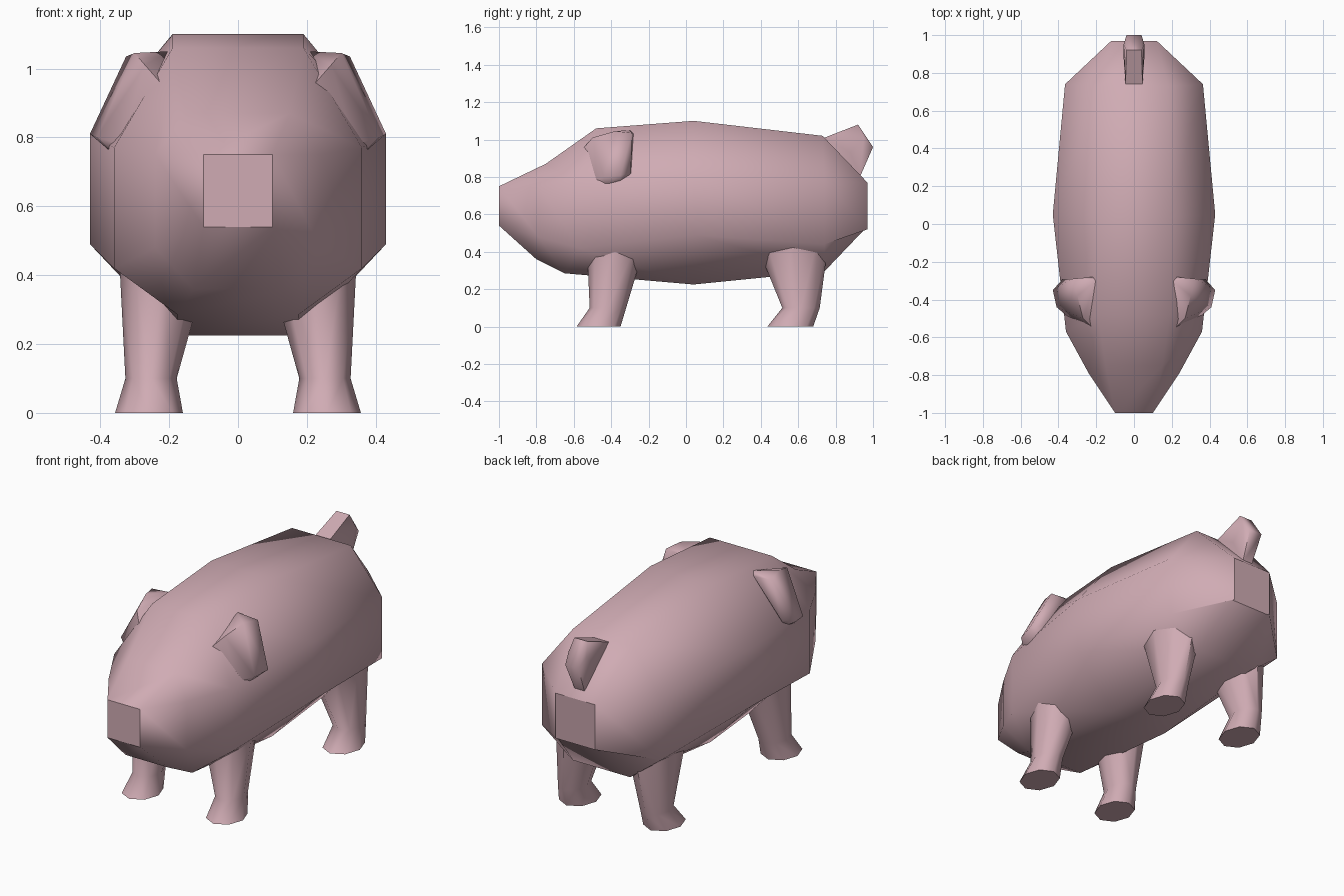
import bpy, bmesh, math

if "Cube" in bpy.data.objects:
    bpy.data.objects.remove(bpy.data.objects["Cube"])

pink = bpy.data.materials.new("soft_pink")
pink.diffuse_color = (0.63, 0.41, 0.455, 1)
pink.use_nodes = True
pink.node_tree.nodes["Principled BSDF"].inputs["Base Color"].default_value = pink.diffuse_color


def finish(bm, name, angle=60):
    """Clean up, mirror-safe normals, smooth shading with sharp edges kept."""
    bmesh.ops.remove_doubles(bm, verts=bm.verts, dist=0.0005)
    bmesh.ops.recalc_face_normals(bm, faces=bm.faces)
    me = bpy.data.meshes.new(name)
    bm.to_mesh(me)
    bm.free()
    me.materials.append(pink)
    ob = bpy.data.objects.new(name, me)
    bpy.context.collection.objects.link(ob)
    bpy.ops.object.select_all(action='DESELECT')
    ob.select_set(True)
    bpy.context.view_layer.objects.active = ob
    bpy.ops.object.shade_smooth_by_angle(angle=math.radians(angle))
    return ob


def loft(rings, name):
    """Skin equal-length rings, with flat sharp-edged caps."""
    bm = bmesh.new()
    rows = [[bm.verts.new(p) for p in ring] for ring in rings]
    n = len(rows[0])
    for a, b in zip(rows, rows[1:]):
        for i in range(n):
            j = (i + 1) % n
            bm.faces.new((a[i], a[j], b[j], b[i]))
    for row in (rows[0], rows[-1]):
        cap = bm.faces.new(row)
        for e in cap.edges:
            e.smooth = False
    return finish(bm, name)


def hull(points, name):
    """Faceted lump around a few corner points."""
    bm = bmesh.new()
    vs = [bm.verts.new(p) for p in points]
    res = bmesh.ops.convex_hull(bm, input=vs)
    loose = [v for v in bm.verts if not v.link_faces]
    bmesh.ops.delete(bm, geom=loose, context='VERTS')
    return finish(bm, name)


# Body: octagonal sections from snout to rump
def section(yt, ys, yb, top, zt, w, zu, zl, bot, zb):
    right = [(top, yt, zt), (w, ys, zu), (w, ys, zl), (bot, yb, zb)]
    return right + [(-x, y, z) for x, y, z in reversed(right)]


loft([
    section(-1.0, -1.0, -1.0, 0.10, 0.75, 0.10, 0.75, 0.54, 0.10, 0.54),
    section(-0.75, -0.79, -0.80, 0.15, 0.87, 0.24, 0.75, 0.48, 0.13, 0.36),
    section(-0.48, -0.57, -0.65, 0.19, 1.06, 0.36, 0.77, 0.42, 0.175, 0.285),
    section(0.04, 0.05, 0.04, 0.19, 1.10, 0.43, 0.81, 0.49, 0.18, 0.225),
    section(0.73, 0.74, 0.74, 0.18, 1.02, 0.365, 0.78, 0.44, 0.175, 0.295),
    section(0.97, 0.97, 0.955, 0.12, 0.77, 0.12, 0.77, 0.52, 0.12, 0.52),
], "body")


# Legs: eight-sided rings given by their x and y extents
def ring(x0, x1, y0, y1, z, side):
    cx, cy, rx, ry = (x0 + x1) / 2, (y0 + y1) / 2, (x1 - x0) / 2, (y1 - y0) / 2
    return [(side * (cx + rx * math.cos(a)), cy + ry * math.sin(a), z)
            for a in (math.tau * i / 8 for i in range(8))]


for side, tag in ((1, "right"), (-1, "left")):
    loft([ring(0.16, 0.357, -0.585, -0.35, 0, side),
          ring(0.178, 0.327, -0.515, -0.32, 0.10, side),
          ring(0.08, 0.345, -0.53, -0.215, 0.45, side)], "front_leg_" + tag)
    loft([ring(0.16, 0.357, 0.435, 0.68, 0, side),
          ring(0.178, 0.327, 0.515, 0.715, 0.10, side),
          ring(0.08, 0.345, 0.36, 0.765, 0.48, side)], "back_leg_" + tag)

    # Ears draped over the sides of the head
    ear = [(0.20, -0.57, 0.93), (0.20, -0.30, 1.05), (0.22, -0.28, 1.03),
           (0.325, -0.29, 1.035), (0.30, -0.38, 1.045), (0.27, -0.50, 1.01),
           (0.43, -0.35, 0.81), (0.41, -0.44, 0.80), (0.38, -0.295, 0.82),
           (0.36, -0.43, 0.75), (0.34, -0.50, 0.78), (0.36, -0.35, 0.765)]
    hull([(side * x, y, z) for x, y, z in ear], "ear_" + tag)

# Tail: stubby upright lump
tail = [(0.045, 0.74, 1.01), (0.03, 0.93, 0.80), (0.055, 0.88, 0.93),
        (0.04, 0.92, 1.08), (0.04, 1.0, 0.96), (0.055, 0.95, 1.01)]
hull([(s * x, y, z) for s in (1, -1) for x, y, z in tail], "tail")
